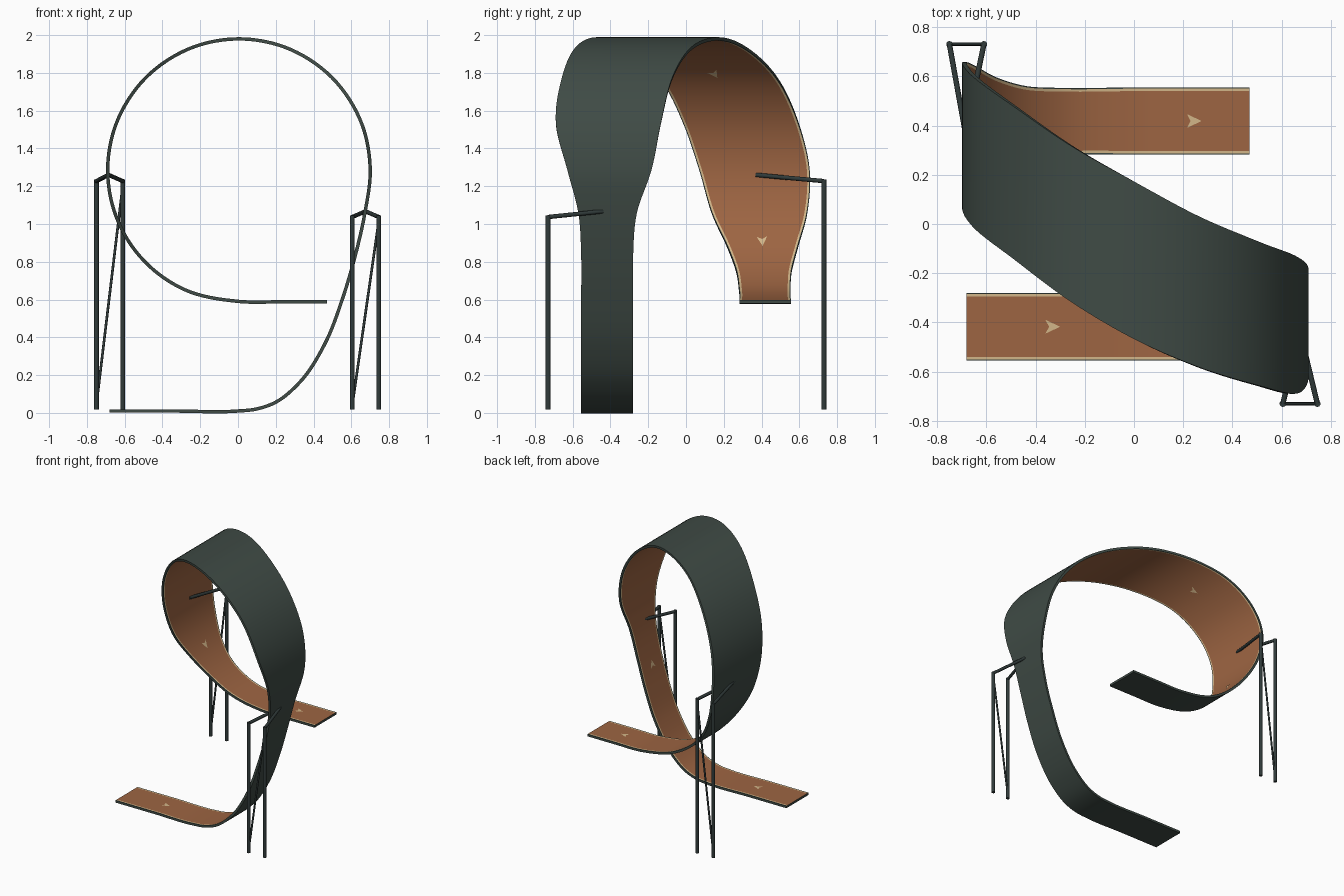
import bpy, bmesh, math
from mathutils import Vector

if "Cube" in bpy.data.objects:
    bpy.data.objects.remove(bpy.data.objects["Cube"])


def material(name, rgb):
    m = bpy.data.materials.new(name)
    m.diffuse_color = (*rgb, 1)
    m.use_nodes = True
    m.node_tree.nodes["Principled BSDF"].inputs["Base Color"].default_value = m.diffuse_color
    return m


DARK = material("dark green shell", (0.05, 0.07, 0.06))
BROWN = material("brown deck", (0.34, 0.13, 0.055))
CREAM = material("cream marking", (0.65, 0.47, 0.25))
STEEL = material("dark steel", (0.03, 0.043, 0.042))

# Track keys: x, z, near edge y, far edge y
keys = [(-0.68, 0.01, -0.555, -0.28), (-0.34, 0.01, -0.555, -0.28), (0, 0.01, -0.555, -0.28),
        (0.09, 0.019, -0.555, -0.28), (0.193, 0.053, -0.555, -0.28), (0.325, 0.16, -0.555, -0.28),
        (0.457, 0.36, -0.555, -0.28), (0.555, 0.61, -0.555, -0.28), (0.62, 0.83, -0.555, -0.28),
        (0.672, 1.06, -0.57, -0.26)]
# Circular part: angle, near edge y, far edge y
CX, CZ, R = 0.005, 1.285, 0.695
for a, lo, hi in [(0, -0.628, -0.183), (20, -0.688, -0.135), (45, -0.655, -0.07),
                  (70, -0.575, 0.04), (90, -0.47, 0.17), (110, -0.33, 0.305),
                  (135, -0.14, 0.48), (160, -0.01, 0.60), (180, 0.07, 0.655),
                  (200, 0.14, 0.64), (215, 0.215, 0.595), (230, 0.265, 0.56),
                  (245, 0.28, 0.553), (270, 0.282, 0.555)]:
    t = math.radians(a)
    keys.append((CX + R * math.cos(t), CZ + R * math.sin(t), lo, hi))
keys += [(0.235, 0.588, 0.282, 0.555), (0.47, 0.588, 0.282, 0.555)]
keys = [Vector(k) for k in keys]


def smooth_path(pts, n):
    """Hermite curve through the keys, spaced by chord length."""
    u = [0.0]
    for a, b in zip(pts, pts[1:]):
        u.append(u[-1] + (b.xy - a.xy).length)
    last = len(pts) - 1
    tan = []
    for i in range(last + 1):
        if i in (0, last):
            j = min(i, last - 1)
            tan.append((pts[j + 1] - pts[j]) / (u[j + 1] - u[j]))
        else:
            d0, d1 = u[i] - u[i - 1], u[i + 1] - u[i]
            s0, s1 = (pts[i] - pts[i - 1]) / d0, (pts[i + 1] - pts[i]) / d1
            tan.append((s0 * d1 + s1 * d0) / (d0 + d1))
    out = []
    for i in range(last):
        d = u[i + 1] - u[i]
        for k in range(n):
            s = k / n
            out.append(pts[i] * (2*s**3 - 3*s**2 + 1) + tan[i] * d * (s**3 - 2*s**2 + s)
                       + pts[i + 1] * (3*s**2 - 2*s**3) + tan[i + 1] * d * (s**3 - s**2))
    return out + [pts[-1]]


path = smooth_path(keys, 8)


def frame(i):
    """Centre, travel direction and inward normal at a path sample."""
    a, b = path[max(i - 1, 0)], path[min(i + 1, len(path) - 1)]
    p, d = path[i], b - a
    tangent = Vector((d[0], (d[2] + d[3]) / 2, d[1])).normalized()
    normal = Vector((-d[1], 0, d[0])).normalized()
    return Vector((p[0], (p[2] + p[3]) / 2, p[1])), tangent, normal


def finish(bm, name, mats):
    me = bpy.data.meshes.new(name)
    bm.to_mesh(me)
    bm.free()
    for m in mats:
        me.materials.append(m)
    ob = bpy.data.objects.new(name, me)
    bpy.context.collection.objects.link(ob)
    return ob


# Track ribbon: dark shell with a brown deck and cream edge stripes
HALF = 0.009
bm = bmesh.new()
rings = []
for i, p in enumerate(path):
    c, _, n = frame(i)
    lo, hi = p[2], p[3]
    ring = [(lo, -1), (lo, 1), (lo + 0.005, 1), (lo + 0.015, 1),
            (hi - 0.015, 1), (hi - 0.005, 1), (hi, 1), (hi, -1)]
    rings.append([bm.verts.new(Vector((c.x, y, c.z)) + n * HALF * s) for y, s in ring])
slots = [0, 0, 2, 1, 2, 0, 0, 0]
for a, b in zip(rings, rings[1:]):
    for j in range(8):
        k = (j + 1) % 8
        bm.faces.new((a[j], a[k], b[k], b[j])).material_index = slots[j]
bm.faces.new(rings[0])
bm.faces.new(rings[-1][::-1])
bmesh.ops.recalc_face_normals(bm, faces=bm.faces)
track = finish(bm, "loop_track", [DARK, BROWN, CREAM])
bpy.context.view_layer.objects.active = track
track.select_set(True)
bpy.ops.object.shade_smooth_by_angle(angle=math.radians(40))
track.select_set(False)

# Direction arrows lying on the deck
for num, (x, y, z) in enumerate([(-0.33, -0.42, 0.01), (0.59, -0.42, 0.75), (0.5, -0.36, 1.77),
                                 (-0.47, 0.14, 1.80), (-0.58, 0.42, 0.9), (0.245, 0.42, 0.588)]):
    target = Vector((x, y, z))
    i = min(range(len(path)), key=lambda q: (frame(q)[0] - target).length)
    c, t, n = frame(i)
    c = c + t * (target - c).dot(t)
    side = n.cross(t)
    bm = bmesh.new()
    tip, left, notch, right = [bm.verts.new(c + t * u + side * v + n * (HALF + 0.003))
                               for u, v in [(0.03, 0), (-0.03, 0.028), (-0.015, 0), (-0.03, -0.028)]]
    bm.faces.new((tip, left, notch))
    bm.faces.new((tip, notch, right))
    finish(bm, f"arrow_{num + 1}", [CREAM])


def rod(name, a, b, r):
    a, b = Vector(a), Vector(b)
    bpy.ops.mesh.primitive_cylinder_add(vertices=10, radius=r, depth=(b - a).length,
                                        location=(a + b) / 2)
    ob = bpy.context.object
    ob.name = name
    ob.rotation_mode = 'QUATERNION'
    ob.rotation_quaternion = (b - a).to_track_quat('Z', 'Y')
    ob.data.materials.append(STEEL)
    bpy.ops.object.shade_smooth_by_angle(angle=math.radians(40))


# Two support towers: paired posts, arms to the track and a thin diagonal brace
for label, x0, x1, y, top, end in [("rear", -0.75, -0.61, 0.73, 1.235, (-0.685, 0.37, 1.26)),
                                   ("front", 0.605, 0.745, -0.73, 1.045, (0.675, -0.44, 1.067))]:
    for s, x in (("left", x0), ("right", x1)):
        rod(f"{label}_{s}_post", (x, y, 0.018), (x, y, top), 0.0135)
        rod(f"{label}_{s}_arm", (x, y, top - 0.008), end, 0.0115)
    rod(f"{label}_brace", (x0, y, 0.04), (x1, y, top - 0.03), 0.007)
